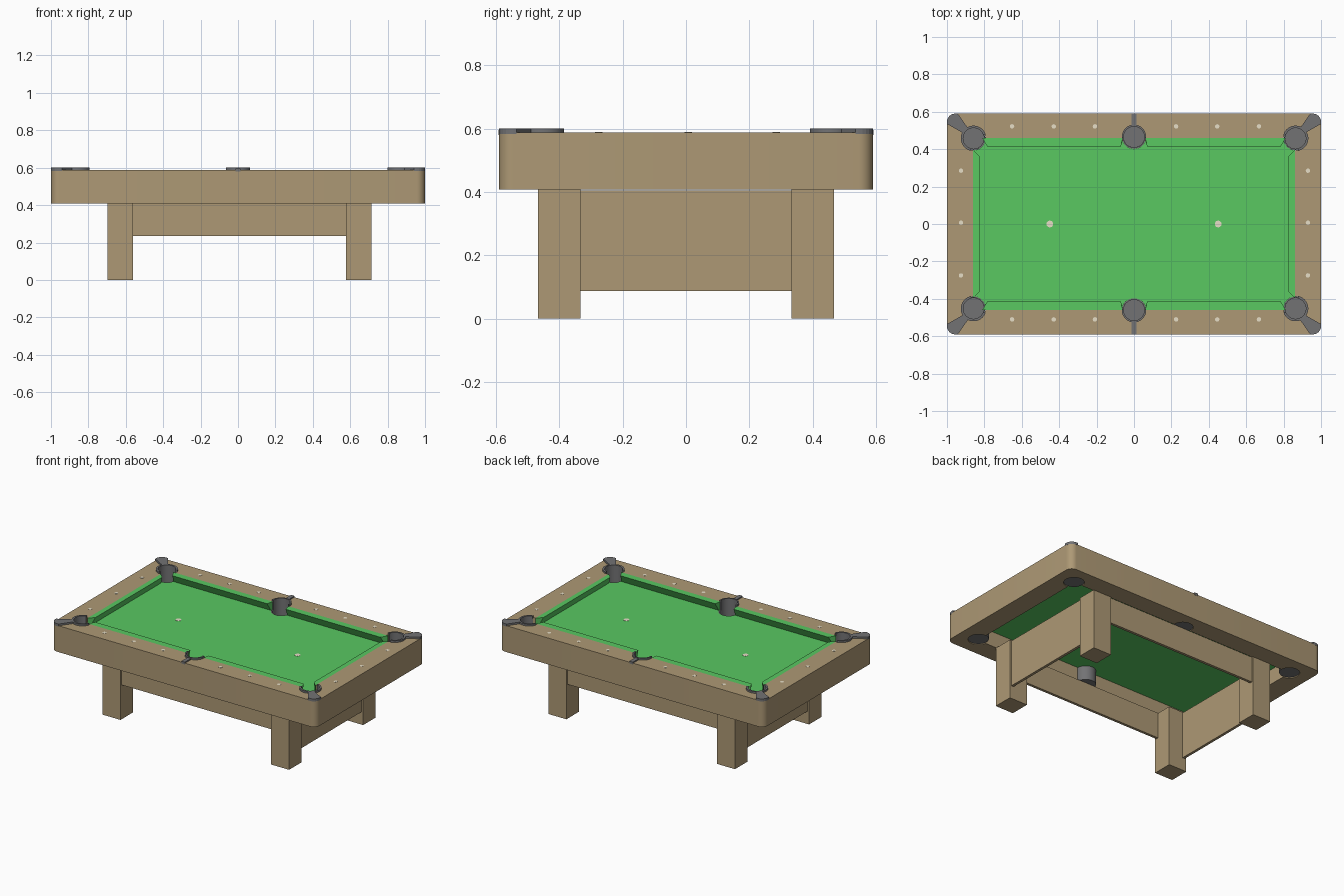
import bpy, bmesh, math

if "Cube" in bpy.data.objects:
    bpy.data.objects.remove(bpy.data.objects["Cube"])


def material(name, rgb):
    m = bpy.data.materials.new(name)
    m.diffuse_color = (*rgb, 1)
    m.use_nodes = True
    m.node_tree.nodes["Principled BSDF"].inputs["Base Color"].default_value = m.diffuse_color
    return m


WOOD = material("tan wood", (0.42, 0.318, 0.178))
CLOTH = material("green cloth", (0.10, 0.58, 0.12))
METAL = material("dark grey pocket", (0.17, 0.17, 0.175))
IVORY = material("ivory inlay", (0.86, 0.79, 0.62))

TOP, BED, BASE, FLOOR = 0.588, 0.535, 0.408, 0.414
POCKETS = [(0.003 + sx * 0.861, 0.003 + sy * 0.455) for sx in (-1, 1) for sy in (-1, 1)]
POCKETS += [(0, -0.461), (0, 0.466)]


def finish(bm, name, mat, smooth=False):
    bmesh.ops.recalc_face_normals(bm, faces=bm.faces)
    me = bpy.data.meshes.new(name)
    bm.to_mesh(me)
    bm.free()
    ob = bpy.data.objects.new(name, me)
    bpy.context.collection.objects.link(ob)
    me.materials.append(mat)
    if smooth:
        shade(ob)
    return ob


def shade(ob):
    bpy.ops.object.select_all(action='DESELECT')
    ob.select_set(True)
    bpy.context.view_layer.objects.active = ob
    bpy.ops.object.shade_smooth_by_angle(angle=math.radians(35))


def loft(name, lower, z0, upper, z1, mat, smooth=False):
    """Solid between two outlines with equal point counts."""
    bm = bmesh.new()
    a = [bm.verts.new((x, y, z0)) for x, y in lower]
    b = [bm.verts.new((x, y, z1)) for x, y in upper]
    bm.faces.new(a)
    bm.faces.new(b)
    n = len(a)
    for i in range(n):
        j = (i + 1) % n
        bm.faces.new((a[i], a[j], b[j], b[i]))
    return finish(bm, name, mat, smooth)


def prism(name, pts, z0, z1, mat, smooth=False):
    return loft(name, pts, z0, pts, z1, mat, smooth)


def box(name, x0, x1, y0, y1, z0, z1, mat):
    return prism(name, [(x0, y0), (x1, y0), (x1, y1), (x0, y1)], z0, z1, mat)


def arc(cx, cy, r, a0, a1, n):
    return [(cx + r * math.cos(a0 + (a1 - a0) * i / n),
             cy + r * math.sin(a0 + (a1 - a0) * i / n)) for i in range(n + 1)]


def disc(name, cx, cy, r, z0, z1, mat, n=32):
    return prism(name, arc(cx, cy, r, 0, math.tau, n)[:-1], z0, z1, mat, True)


def band(name, cx, cy, r0, r1, z0, z1, mid=0, span=math.tau, n=32):
    """Ring or horseshoe of rectangular section, centred on direction mid."""
    closed = span > 6.28
    bm = bmesh.new()
    rows = []
    for i in range(n if closed else n + 1):
        t = mid - span / 2 + span * i / n
        c, s = math.cos(t), math.sin(t)
        rows.append([bm.verts.new((cx + r * c, cy + r * s, z))
                     for r, z in ((r0, z0), (r1, z0), (r1, z1), (r0, z1))])
    for i in range(n):
        p, q = rows[i], rows[(i + 1) % len(rows)]
        for k in range(4):
            l = (k + 1) % 4
            bm.faces.new((p[k], p[l], q[l], q[k]))
    if not closed:
        bm.faces.new(rows[0])
        bm.faces.new(rows[-1])
    return finish(bm, name, METAL, True)


def cut(ob, cutters):
    bpy.context.view_layer.objects.active = ob
    for c in cutters:
        m = ob.modifiers.new("cut", 'BOOLEAN')
        m.operation, m.solver, m.object = 'DIFFERENCE', 'EXACT', c
        bpy.ops.object.modifier_apply(modifier=m.name)


# rail frame with rounded corners, open centre and pocket holes
R = 0.045
outline = []
for k, (sx, sy) in enumerate(((1, 1), (-1, 1), (-1, -1), (1, -1))):
    outline += arc(sx * (1 - R), sy * (0.59 - R), R, k * math.pi / 2, (k + 1) * math.pi / 2, 8)
frame = prism("rail_frame", outline, BASE, TOP, WOOD)
bed = box("cloth_bed", -0.86, 0.86, -0.46, 0.46, 0.51, BED, CLOTH)
opening = box("opening_cutter", -0.86, 0.86, -0.46, 0.46, 0.3, 0.7, WOOD)
holes = [disc("pocket_cutter", x, y, 0.064, 0.3, 0.7, WOOD) for x, y in POCKETS]
cut(frame, [opening] + holes)
cut(bed, holes)
shade(frame)
for c in [opening] + holes:
    bpy.data.objects.remove(c)

# cushions: nose at the top, undercut towards the bed
for s in (-1, 1):
    for d in (-1, 1):
        up = [(0.06, 0.46), (0.07, 0.415), (0.785, 0.415), (0.812, 0.46)]
        low = [(0.06, 0.46), (0.063, 0.442), (0.80, 0.442), (0.812, 0.46)]
        loft("long_cushion", [(d * x, s * y) for x, y in low], BED,
             [(d * x, s * y) for x, y in up], TOP, CLOTH)
    up = [(0.86, -0.395), (0.825, -0.36), (0.825, 0.36), (0.86, 0.395)]
    low = [(0.86, -0.395), (0.848, -0.38), (0.848, 0.38), (0.86, 0.395)]
    loft("end_cushion", [(s * x, y) for x, y in low], BED,
         [(s * x, y) for x, y in up], TOP, CLOTH)

# pockets: cup, raised back wall and horseshoe rim
for x, y in POCKETS:
    corner = x != 0
    mid = math.atan2(y * 1.7, x)
    span = math.radians(240 if corner else 190)
    disc("pocket_floor", x, y, 0.06, FLOOR, FLOOR + 0.01, METAL)
    band("pocket_cup", x, y, 0.056, 0.0635, FLOOR, BED - 0.003)
    band("pocket_back", x, y, 0.056, 0.0635, BED - 0.01, 0.592, mid, span)
    band("pocket_rim", x, y, 0.055, 0.068 if corner else 0.065, 0.586, 0.60, mid, span)

# straps flaring from the pocket rims to the table edge
for sx in (-1, 1):
    for sy in (-1, 1):
        pts = [(0.888, 0.513), (0.942, 0.59)]
        pts += arc(0.955, 0.545, 0.0455, math.pi / 2, 0, 6)
        pts += [(1.0, 0.535), (0.916, 0.487)]
        prism("corner_strap", [(sx * x, sy * y) for x, y in pts], 0.583, 0.60, METAL)
for s in (-1, 1):
    box("side_strap", -0.013, 0.013, min(s * 0.525, s * 0.592), max(s * 0.525, s * 0.592),
        0.58, 0.596, METAL)

# rail sights and bed spots
for y in (-0.51, 0.522):
    for d in (-0.66, -0.437, -0.217, 0.217, 0.437, 0.66):
        disc("rail_sight", d + 0.008, y, 0.012, 0.585, 0.589, IVORY, 12)
for x in (-0.925, 0.93):
    for y in (-0.275, 0.007, 0.285):
        disc("rail_sight", x, y, 0.012, 0.585, 0.589, IVORY, 12)
for x in (-0.45, 0.45):
    disc("bed_spot", x, 0, 0.018, 0.533, 0.5365, IVORY, 20)

# legs, with thin aprons set almost flush with their outer faces
for s in (-1, 1):
    cx = 0.008 + s * 0.637
    for sy in (-1, 1):
        cy = sy * 0.4
        box("leg", cx - 0.068, cx + 0.068, cy - 0.067, cy + 0.067, 0, 0.41, WOOD)
    ax, ay = 0.008 + s * 0.685, s * 0.447
    box("end_apron", ax - 0.009, ax + 0.009, -0.34, 0.34, 0.088, 0.405, WOOD)
    box("long_apron", -0.57, 0.585, ay - 0.009, ay + 0.009, 0.235, 0.41, WOOD)
